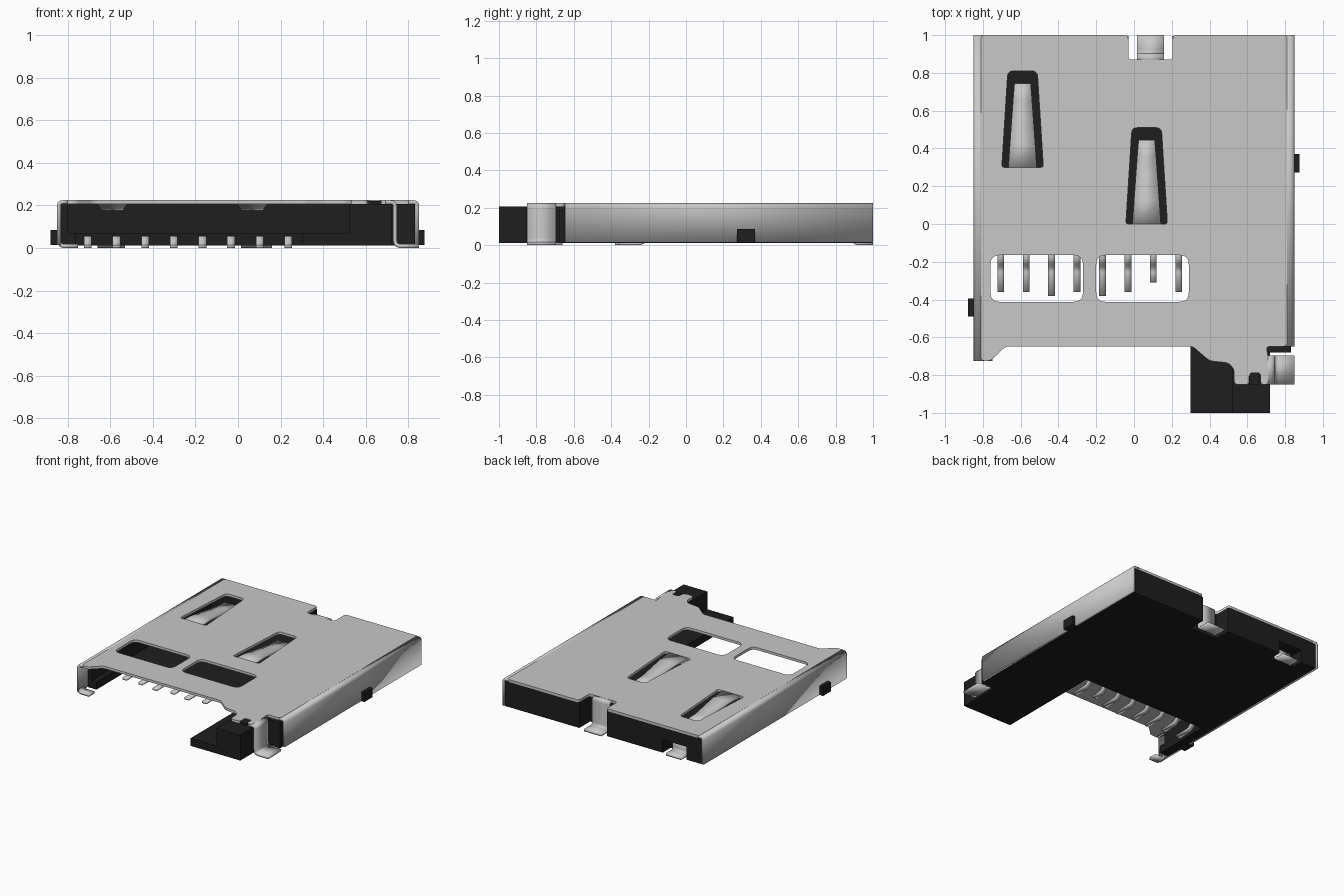
import bpy, bmesh, math
from mathutils import Vector

if "Cube" in bpy.data.objects:
    bpy.data.objects.remove(bpy.data.objects["Cube"])


def material(name, r, g, b):
    m = bpy.data.materials.new(name)
    m.diffuse_color = (r, g, b, 1)
    m.use_nodes = True
    m.node_tree.nodes["Principled BSDF"].inputs["Base Color"].default_value = m.diffuse_color
    return m


METAL = material("light_grey_metal", 0.58, 0.58, 0.58)
BLACK = material("black_plastic", 0.013, 0.013, 0.013)


def fillet(pts, r, closed=True, n=5):
    """Round the corners of a 2D polyline."""
    P = [Vector(p) for p in pts]
    out = []
    for i, p in enumerate(P):
        if not closed and i in (0, len(P) - 1):
            out.append(p)
            continue
        a, b = P[i - 1] - p, P[(i + 1) % len(P)] - p
        d = min(r, a.length * 0.45, b.length * 0.45)
        s, e = p + a.normalized() * d, p + b.normalized() * d
        for k in range(n + 1):
            t = k / n
            out.append(s * (1 - t) ** 2 + p * (2 * t * (1 - t)) + e * t ** 2)
    return out


def add(name, mesh, mat):
    mesh.materials.clear()
    mesh.materials.append(mat)
    ob = bpy.data.objects.new(name, mesh)
    bpy.context.collection.objects.link(ob)
    return ob


def plate(name, loops, z0, z1, mat):
    """Flat outline (first loop) with holes (other loops), from z0 to z1."""
    cu = bpy.data.curves.new(name, 'CURVE')
    cu.dimensions, cu.fill_mode, cu.extrude = '2D', 'BOTH', (z1 - z0) / 2
    for loop in loops:
        sp = cu.splines.new('POLY')
        sp.points.add(len(loop) - 1)
        for q, p in zip(sp.points, loop):
            q.co = (p[0], p[1], 0, 1)
        sp.use_cyclic_u = True
    tmp = bpy.data.objects.new(name + "_tmp", cu)
    bpy.context.collection.objects.link(tmp)
    bpy.context.view_layer.update()
    me = bpy.data.meshes.new_from_object(tmp.evaluated_get(bpy.context.evaluated_depsgraph_get()))
    bpy.data.objects.remove(tmp)
    bm = bmesh.new()
    bm.from_mesh(me)
    bmesh.ops.remove_doubles(bm, verts=bm.verts, dist=1e-5)
    bmesh.ops.translate(bm, verts=bm.verts, vec=(0, 0, (z0 + z1) / 2))
    bmesh.ops.recalc_face_normals(bm, faces=bm.faces)
    bm.to_mesh(me)
    bm.free()
    return add(name, me, mat)


def box(name, x0, x1, y0, y1, z0, z1, mat):
    return plate(name, [[(x0, y0), (x1, y0), (x1, y1), (x0, y1)]], z0, z1, mat)


def strip(name, path, a, b, axis, r=0.03, t=0.018, mat=METAL):
    """Bent sheet: centreline path (u, z) swept from a to b along the axis."""
    pts = fillet(path, r, closed=False)
    bm = bmesh.new()
    rows = []
    for u, z in pts:
        ends = [(w, u, z) if axis == 'X' else (u, w, z) for w in (a, b)]
        rows.append([bm.verts.new(e) for e in ends])
    for p, q in zip(rows, rows[1:]):
        bm.faces.new((p[0], p[1], q[1], q[0]))
    me = bpy.data.meshes.new(name)
    bm.to_mesh(me)
    bm.free()
    ob = add(name, me, mat)
    mod = ob.modifiers.new("thickness", 'SOLIDIFY')
    mod.thickness, mod.offset, mod.use_even_offset = t, 0, True
    return ob


# Metal cover: top sheet with windows, spring slots and rear notch
outline = [(-.81, -.725), (-.76, -.725), (-.68, -.648), (.31, -.648), (.40, -.725), (.50, -.735),
           (.53, -.77), (.53, -.85), (.61, -.85), (.61, -.785), (.67, -.785), (.67, -.85),
           (.71, -.85), (.71, -.70), (.70, -.648), (.81, -.648), (.81, 1), (.205, 1), (.205, .87),
           (-.03, .87), (-.03, 1), (-.81, 1)]


def window(x0, x1):
    return fillet([(x0, -.412), (x1, -.412), (x1, -.165), (x0, -.165)], .05)


springs = [(-.59, .30), (.067, 0.0)]
slot = [(-.11, 0), (-.078, .51), (.078, .51), (.11, 0), (.076, 0), (-.076, 0)]
holes = [window(-.76, -.27), window(-.20, .29)]
holes += [fillet([(sx + x, sy + y) for x, y in slot], .03) for sx, sy in springs]
plate("cover_top", [fillet(outline, .02, n=3)] + holes, .206, .225, METAL)

# Cover side walls with rounded bends
for side, y0, label in ((-1, -.725, "left"), (1, -.648, "right")):
    strip("cover_wall_" + label, [(side * .80, .2155), (side * .841, .2155), (side * .841, .015)],
          y0, 1, 'Y', r=.04)

# Spring tongues dipping into the card slot
for i, (sx, sy) in enumerate(springs):
    bm = bmesh.new()
    rows = []
    for y, w, z in ((-.01, .076, .2155), (.12, .067, .212), (.26, .057, .195), (.36, .05, .184), (.445, .043, .186)):
        rows.append([bm.verts.new((sx + s * w, sy + y, z)) for s in (-1, 1)])
    for p, q in zip(rows, rows[1:]):
        bm.faces.new((p[0], p[1], q[1], q[0]))
    me = bpy.data.meshes.new("spring")
    bm.to_mesh(me)
    bm.free()
    ob = add("spring_tongue_%d" % (i + 1), me, METAL)
    mod = ob.modifiers.new("thickness", 'SOLIDIFY')
    mod.thickness, mod.offset = .016, 0

# Solder legs and feet
strip("front_right_leg", [(.69, .2155), (.737, .2155), (.737, .009), (.85, .009)], -.85, -.695, 'Y')
strip("front_left_foot", [(-.841, .12), (-.841, .009), (-.75, .009)], -.725, -.66, 'Y')
strip("rear_middle_leg", [(.86, .2155), (.895, .2155), (.895, .009), (1, .009)], .015, .16, 'X')
strip("rear_left_foot", [(.91, .10), (.91, .009), (1, .009)], -.66, -.53, 'X')

# Contact pins
ends = [-.36, -.36, -.38, -.36, -.38, -.36, -.31, -.36]
for i, e in enumerate(ends):
    x = -.705 + i * .1345
    strip("contact_pin_%d" % (i + 1), [(-.12, .05), (-.19, .05), (-.235, .008), (e, .008)],
          x - .018, x + .018, 'X', r=.02, t=.015)

# Black body: floor with open contact area
notch = [(-.5, .995), (-.5, .9), (-.7, .9), (-.7, .995)]
mid_gap = [(.83, .995), (.203, .995), (.203, .865), (-.028, .865), (-.028, .995)]
floor = [(.3, -1), (.72, -1), (.72, -.68), (.83, -.68)] + mid_gap + notch + [
    (-.83, .995), (-.83, -.62), (-.76, -.62), (-.76, -.165), (.3, -.165)]
plate("body_floor", [floor], .012, .07, BLACK)

# Body walls around the card space, lower part notched for the rear foot
start = [(.52, -1), (.72, -1), (.72, -.68), (.83, -.68)]
finish = [(-.83, .995), (-.83, -.62), (-.80, -.62), (-.80, .82), (.70, .82), (.70, -.3), (.52, -.62)]
plate("body_wall_lower", [start + mid_gap + notch + finish], .07, .11, BLACK)
plate("body_wall_upper", [start + mid_gap + finish], .11, .206, BLACK)
box("cover_key", .612, .668, -.85, -.787, .2, .221, BLACK)
box("front_post", .695, .83, -.68, -.65, .012, .206, BLACK)

# Side latches poking through the cover
box("right_latch", .8, .876, .272, .37, .014, .085, BLACK)
box("left_latch", -.88, -.8, -.49, -.395, .014, .085, BLACK)

# Smooth bends, sharp edges
for ob in bpy.data.objects:
    ob.select_set(True)
    bpy.context.view_layer.objects.active = ob
bpy.ops.object.shade_smooth_by_angle(angle=math.radians(35))
